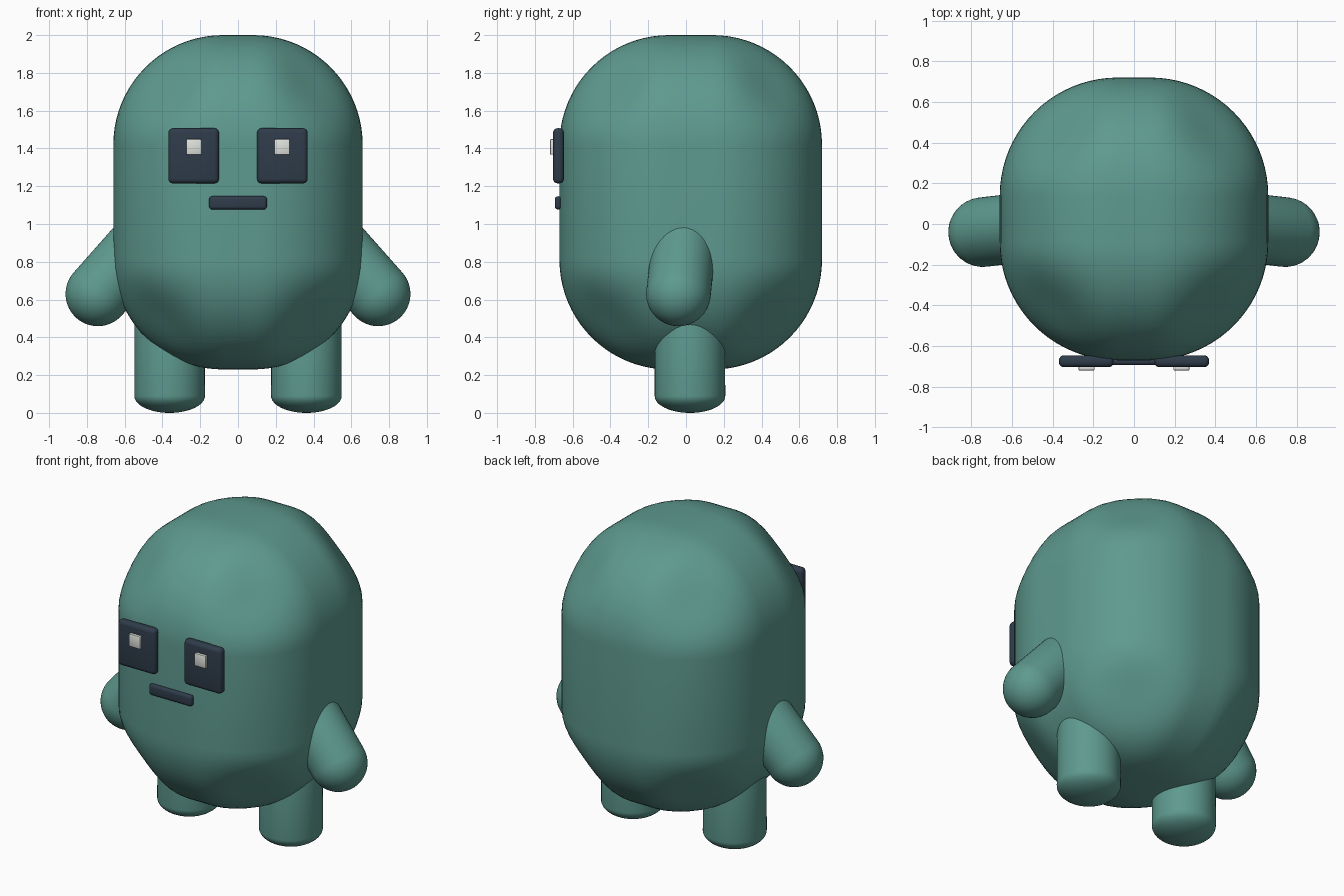
import bpy, bmesh, math
from mathutils import Vector

default = bpy.data.objects.get("Cube")
if default:
    bpy.data.objects.remove(default, do_unlink=True)


def material(name, rgb):
    mat = bpy.data.materials.new(name)
    mat.use_nodes = True
    colour = (*rgb, 1)
    mat.diffuse_color = colour
    bsdf = next(n for n in mat.node_tree.nodes if n.type == "BSDF_PRINCIPLED")
    bsdf.inputs["Base Color"].default_value = colour
    return mat


green = material("sea green", (0.112, 0.323, 0.275))
navy = material("dark slate", (0.028, 0.045, 0.069))
white = material("off white", (0.75, 0.77, 0.73))


def finish(name, bm, mat, location):
    """Turn a bmesh into a smooth shaded object."""
    mesh = bpy.data.meshes.new(name)
    bm.to_mesh(mesh)
    bm.free()
    mesh.materials.append(mat)
    obj = bpy.data.objects.new(name, mesh)
    obj.location = location
    bpy.context.collection.objects.link(obj)
    bpy.ops.object.select_all(action="DESELECT")
    obj.select_set(True)
    bpy.context.view_layer.objects.active = obj
    bpy.ops.object.shade_smooth_by_angle(angle=math.radians(40))
    return obj


def rounded_box(name, size, location, radius, segments, mat, corner_dip=0):
    bm = bmesh.new()
    bmesh.ops.create_cube(bm, size=1)
    bmesh.ops.scale(bm, vec=size, verts=bm.verts)
    bmesh.ops.bevel(bm, geom=bm.edges[:], offset=radius, offset_type="OFFSET",
                    segments=segments, profile=0.5, affect="EDGES")
    # Soften the eight corners a little more than the edges
    if corner_dip:
        core = [s / 2 - radius for s in size]
        for v in bm.verts:
            n = Vector([math.copysign(max(abs(c) - k, 0), c)
                        for c, k in zip(v.co, core)]) / radius
            v.co -= n * corner_dip * 27 * (n.x * n.y * n.z) ** 2
    return finish(name, bm, mat, location)


def capsule(name, radius, length, location, axis, mat, tip_height):
    """Capsule whose tip is centred on location and extends along axis."""
    bm = bmesh.new()
    bmesh.ops.create_uvsphere(bm, u_segments=48, v_segments=24, radius=radius)
    for v in bm.verts:
        if v.co.z > 0.001:
            v.co.z += length
        else:
            v.co.z *= tip_height / radius
    obj = finish(name, bm, mat, location)
    obj.rotation_mode = "QUATERNION"
    obj.rotation_quaternion = Vector(axis).to_track_quat("Z", "Y")
    return obj


# Body
rounded_box("body", (1.32, 1.39, 1.77), (0, 0.025, 1.115), 0.58, 20, green, 0.05)

for side, s in (("left", 1), ("right", -1)):
    # Limbs
    capsule(side + "_arm", 0.171, 0.48, (s * 0.742, -0.04, 0.63),
            (s * -0.66, 0.08, 0.75), green, 0.171)
    capsule(side + "_leg", 0.187, 0.42, (s * 0.362, 0.021, 0.09),
            (0, 0, 1), green, 0.09)
    # Eyes with square highlights
    rounded_box(side + "_eye", (0.268, 0.058, 0.292), (s * 0.235, -0.675, 1.361),
                0.024, 4, navy)
    rounded_box(side + "_eye_highlight", (0.08, 0.03, 0.082),
                (s * 0.233, -0.705, 1.408), 0.005, 2, white)

# Mouth
rounded_box("mouth", (0.306, 0.034, 0.07), (0, -0.677, 1.112), 0.016, 4, navy)
